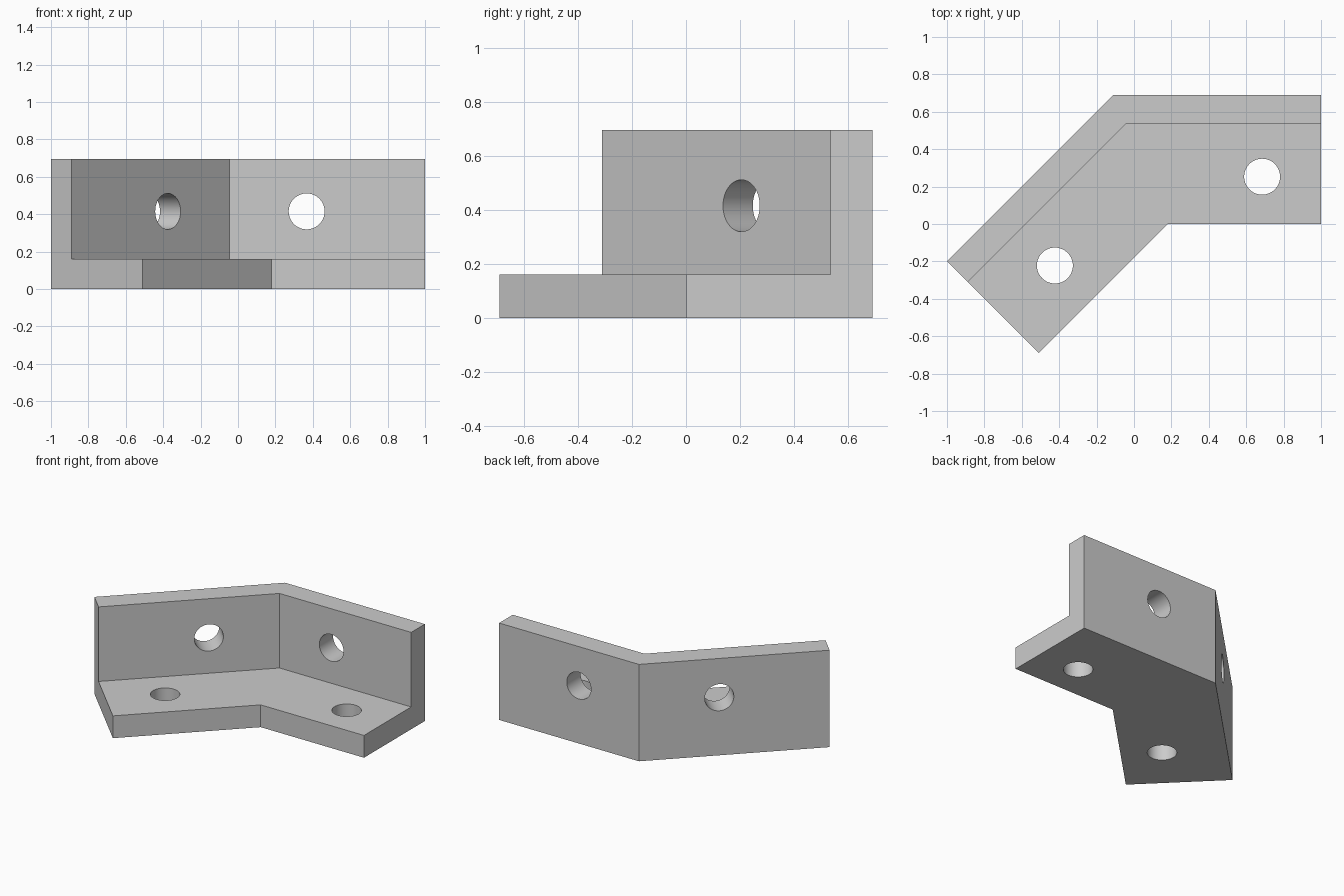
import bpy, bmesh, math
from mathutils import Vector

cube = bpy.data.objects.get("Cube")
if cube:
    bpy.data.objects.remove(cube, do_unlink=True)

HEIGHT, THICK, WALL = 0.695, 0.16, 0.225   # wall is a fraction of the depth
HOLE_RADIUS = 0.096

grey = bpy.data.materials.new("plain_grey")
grey.use_nodes = True
colour = (0.6, 0.6, 0.6, 1)
grey.diffuse_color = colour
grey.node_tree.nodes["Principled BSDF"].inputs["Base Color"].default_value = colour

# Bent angle bracket: an L section swept through three stations (back, front)
stations = [((-1, -0.2), (-0.51, -0.69)),
            ((-0.11, 0.69), (0.18, 0)),
            ((1, 0.69), (1, 0))]
section = [(0, 0), (1, 0), (1, THICK), (WALL, THICK), (WALL, HEIGHT), (0, HEIGHT)]

bm = bmesh.new()
rings = []
for back, front in stations:
    ring = []
    for depth, z in section:
        p = Vector(back).lerp(Vector(front), depth)
        ring.append(bm.verts.new((p.x, p.y, z)))
    rings.append(ring)
n = len(section)
for a, b in zip(rings, rings[1:]):
    for i in range(n):
        j = (i + 1) % n
        bm.faces.new((a[i], a[j], b[j], b[i]))
bm.faces.new(rings[0])
bm.faces.new(rings[-1])
bmesh.ops.recalc_face_normals(bm, faces=bm.faces)
mesh = bpy.data.meshes.new("angle_bracket")
bm.to_mesh(mesh)
bm.free()
mesh.materials.append(grey)
bracket = bpy.data.objects.new("angle_bracket", mesh)
bpy.context.collection.objects.link(bracket)

# Bolt holes: two through the base, one through each wall
holes = [((0.685, 0.253, THICK / 2), (0, 0, 1)),
         ((-0.423, -0.222, THICK / 2), (0, 0, 1)),
         ((0.367, 0.61, 0.415), (0, 1, 0)),
         ((-0.43, 0.26, 0.415), (-1, 1, 0))]
cutters = []
for centre, axis in holes:
    bpy.ops.mesh.primitive_cylinder_add(
        vertices=64, radius=HOLE_RADIUS, depth=0.4, location=centre,
        rotation=Vector(axis).to_track_quat('Z', 'Y').to_euler())
    cutter = bpy.context.object
    cutter.name = "hole_cutter"
    cutter.hide_render = True
    cutter.data.materials.append(grey)
    cutters.append(cutter)
    mod = bracket.modifiers.new("bolt_hole", 'BOOLEAN')
    mod.operation = 'DIFFERENCE'
    mod.solver = 'EXACT'
    mod.object = cutter

# Apply the cuts, drop the cutters and smooth the bores
bpy.ops.object.select_all(action='DESELECT')
bpy.context.view_layer.objects.active = bracket
bracket.select_set(True)
for mod in list(bracket.modifiers):
    bpy.ops.object.modifier_apply(modifier=mod.name)
for cutter in cutters:
    bpy.data.objects.remove(cutter, do_unlink=True)
bpy.ops.object.shade_smooth_by_angle(angle=math.radians(30))
